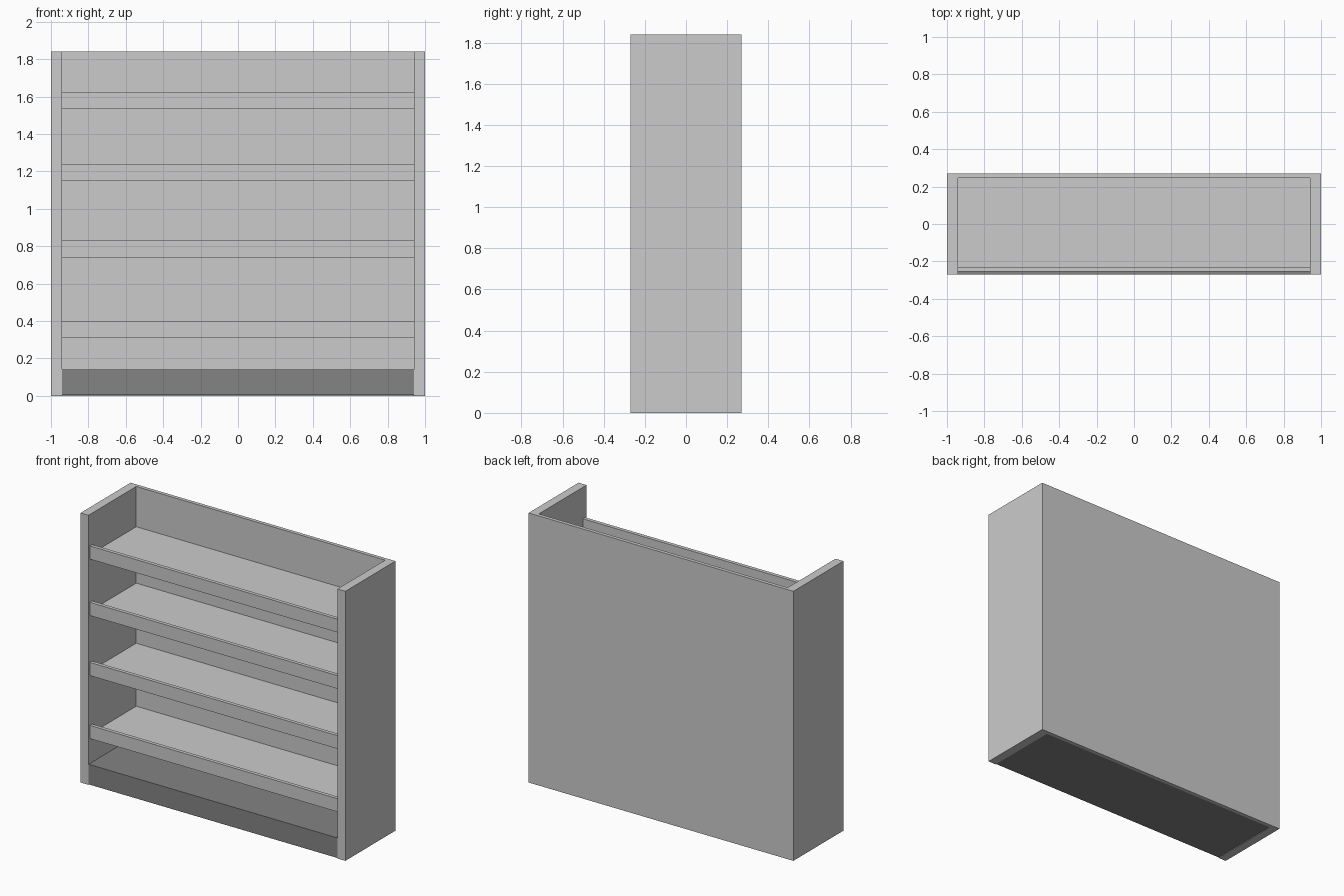
import bpy, bmesh

if "Cube" in bpy.data.objects:
    bpy.data.objects.remove(bpy.data.objects["Cube"])

W, D, H = 1.0, 0.27, 1.84      # half width, half depth, height
IN_X, IN_Y = 0.94, 0.245       # inner faces of the sides and back


def finish(name, bm):
    bmesh.ops.recalc_face_normals(bm, faces=bm.faces[:])
    mesh = bpy.data.meshes.new(name)
    bm.to_mesh(mesh)
    bm.free()
    obj = bpy.data.objects.new(name, mesh)
    bpy.context.collection.objects.link(obj)
    return obj


def prism(name, profile, axis, start, length):
    """Extrude a closed 2D profile along x (profile is y,z) or z (profile is x,y)."""
    bm = bmesh.new()
    place = (lambda a, b: (start, a, b)) if axis == 'x' else (lambda a, b: (a, b, start))
    face = bm.faces.new([bm.verts.new(place(a, b)) for a, b in profile])
    ext = bmesh.ops.extrude_face_region(bm, geom=[face])
    verts = [g for g in ext['geom'] if isinstance(g, bmesh.types.BMVert)]
    vec = (length, 0, 0) if axis == 'x' else (0, 0, length)
    bmesh.ops.translate(bm, verts=verts, vec=vec)
    return finish(name, bm)


def rect(a0, a1, b0, b1):
    return [(a0, b0), (a1, b0), (a1, b1), (a0, b1)]


# Sides and back as one U-shaped shell
prism("cabinet_shell", [(-W, -D), (-IN_X, -D), (-IN_X, IN_Y), (IN_X, IN_Y),
                        (IN_X, -D), (W, -D), (W, D), (-W, D)], 'z', 0, H)

# Dark plinth
plinth = prism("plinth", rect(-0.269, 0.269, 0.003, 0.14), 'x', -IN_X, 2 * IN_X)
dark = bpy.data.materials.new("dark_grey")
dark.diffuse_color = (0.23, 0.23, 0.23, 1)
dark.use_nodes = True
dark.node_tree.nodes["Principled BSDF"].inputs["Base Color"].default_value = dark.diffuse_color
plinth.data.materials.append(dark)

# Four shelves, each with a raised front lip
for i, z in enumerate((0.31, 0.74, 1.15, 1.535), 1):
    prism(f"shelf_{i}", rect(-0.255, IN_Y, z, z + 0.03), 'x', -IN_X, 2 * IN_X)
    prism(f"shelf_lip_{i}", rect(-0.255, -0.23, z + 0.03, z + 0.09), 'x', -IN_X, 2 * IN_X)
